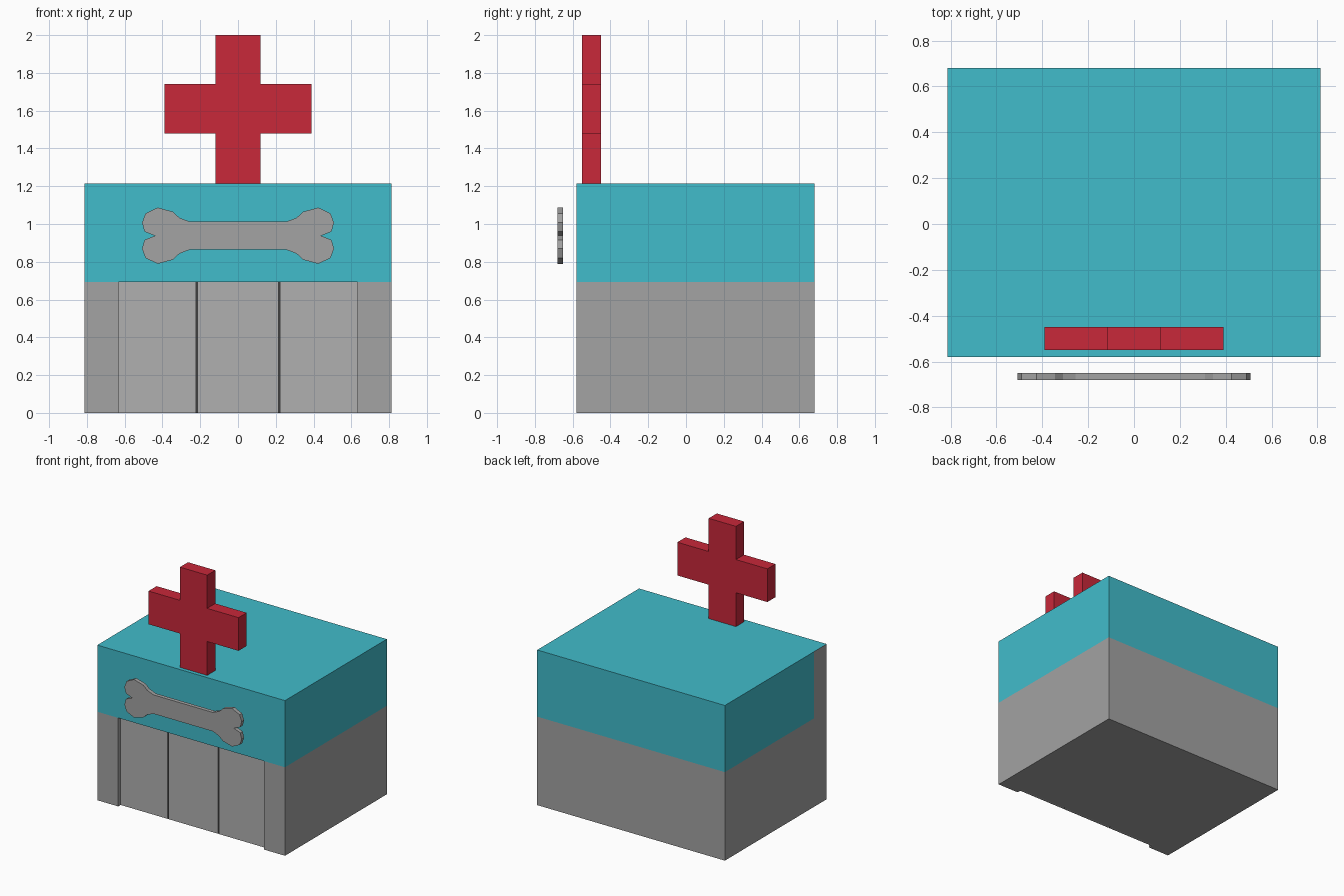
import bpy, bmesh

if "Cube" in bpy.data.objects:
    bpy.data.objects.remove(bpy.data.objects["Cube"])


def material(name, rgb):
    m = bpy.data.materials.new(name)
    m.diffuse_color = (*rgb, 1)
    m.use_nodes = True
    m.node_tree.nodes["Principled BSDF"].inputs["Base Color"].default_value = m.diffuse_color
    return m


teal = material("teal", (0.053, 0.503, 0.597))
red = material("red", (0.578, 0.021, 0.042))
dark = material("dark_grey", (0.05, 0.05, 0.05))
pale = material("pale_grey", (0.434, 0.434, 0.434))
grey = material("wall_grey", (0.366, 0.366, 0.366))


def prism(name, pts, lo, hi, upright=False, mats=()):
    """Extrude a plan (x, y) along z, or an elevation (x, z) along y."""
    bm = bmesh.new()
    place = (lambda a, b, t: (a, t, b)) if upright else (lambda a, b, t: (a, b, t))
    first = [bm.verts.new(place(a, b, lo)) for a, b in pts]
    last = [bm.verts.new(place(a, b, hi)) for a, b in pts]
    bm.faces.new(first)
    bm.faces.new(last)
    for i in range(len(pts)):
        j = (i + 1) % len(pts)
        bm.faces.new((first[i], first[j], last[j], last[i]))
    bmesh.ops.recalc_face_normals(bm, faces=bm.faces)
    me = bpy.data.meshes.new(name)
    bm.to_mesh(me)
    bm.free()
    for m in mats:
        me.materials.append(m)
    ob = bpy.data.objects.new(name, me)
    bpy.context.collection.objects.link(ob)
    return ob


def rect(x0, x1, y0, y1):
    return [(x0, y0), (x1, y0), (x1, y1), (x0, y1)]


W, F, B = 0.813, -0.58, 0.68
BAND, ROOF = 0.693, 1.215

# Lower walls with the entrance recess
prism("lower_walls", [(-W, F), (-0.632, F), (-0.632, -0.53), (0.632, -0.53),
                      (0.632, F), (W, F), (W, B), (-W, B)], 0, BAND, mats=[grey])

# Upper band and roof, with a grey strip at the front of the left side
upper = prism("upper_band", [(-W, F), (W, F), (W, B), (-W, B), (-W, -0.42)],
              BAND, ROOF, mats=[teal, grey])
for p in upper.data.polygons:
    if p.normal.x < -0.9 and p.center.y < -0.42:
        p.material_index = 1

# Entrance panels and the dark gaps between them
for i, (x0, x1) in enumerate([(-0.632, -0.224), (-0.213, 0.213), (0.224, 0.632)]):
    prism(f"door_panel_{i + 1}", rect(x0, x1, -0.55, -0.53), 0, BAND, mats=[pale])
for side, s in (("left", -1), ("right", 1)):
    prism(f"door_gap_{side}", rect(s * 0.2185 - 0.0055, s * 0.2185 + 0.0055, -0.548, -0.53),
          0, BAND, mats=[dark])

# Roof cross
a, b = 0.118, 0.39
z0, z1, z2, z3 = ROOF, 1.48, 1.74, 2.0
half = [(a, z0), (a, z1), (b, z1), (b, z2), (a, z2), (a, z3)]
prism("roof_cross", half + [(-x, z) for x, z in reversed(half)], -0.55, -0.45, True, [red])

# Bone sign: one quarter outline mirrored twice
quarter = [(0.255, 0.074), (0.31, 0.095), (0.345, 0.127), (0.425, 0.149),
           (0.49, 0.118), (0.508, 0.069), (0.495, 0.022)]
right = quarter + [(0.44, 0)] + [(x, -z) for x, z in reversed(quarter)]
outline = right + [(-x, z) for x, z in reversed(right)]
prism("bone_sign", [(x, z + 0.938) for x, z in outline], -0.68, -0.65, True, [grey])
